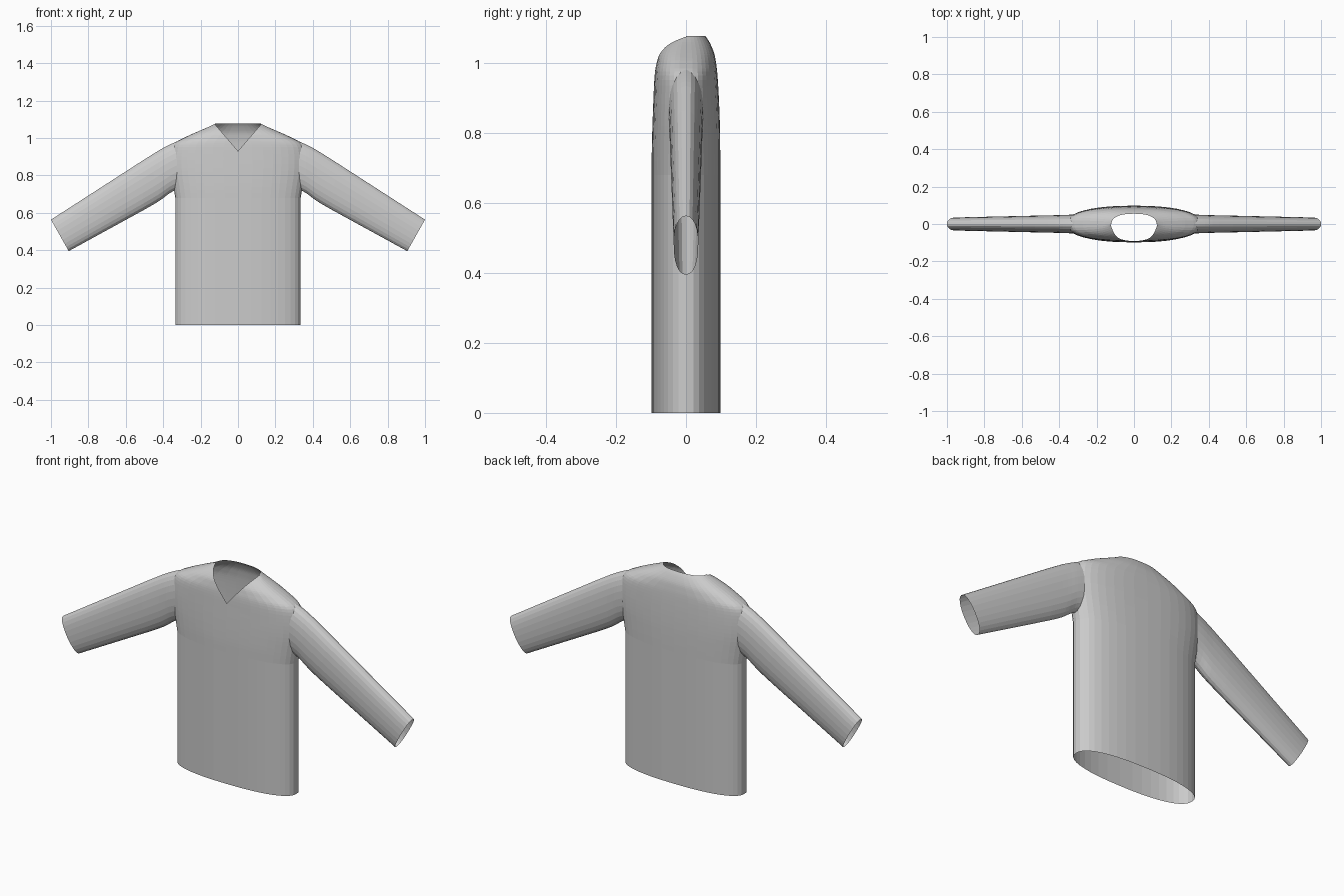
import bpy
import bmesh
import math
from mathutils import Vector

cube = bpy.data.objects.get("Cube")
if cube:
    bpy.data.objects.remove(cube)

cloth = bpy.data.materials.new("grey cloth")
cloth.use_nodes = True
GREY = (0.6, 0.6, 0.6, 1)
cloth.diffuse_color = GREY
cloth.node_tree.nodes["Principled BSDF"].inputs["Base Color"].default_value = GREY


def rounded(angle, power):
    """Point on a unit rounded oval."""
    c, s = math.cos(angle), math.sin(angle)
    e = 2 / power
    return math.copysign(abs(c) ** e, c), math.copysign(abs(s) ** e, s)


def smooth_rows(rows, steps):
    """Catmull-Rom interpolation between rows of measurements."""
    out = []
    for i in range(len(rows) - 1):
        quad = [rows[max(0, min(len(rows) - 1, i + k))] for k in (-1, 0, 1, 2)]
        for n in range(steps):
            t = n / steps
            out.append([0.5 * (2 * b + (c - a) * t + (2 * a - 5 * b + 4 * c - d) * t * t
                               + (3 * b - a - 3 * c + d) * t ** 3)
                        for a, b, c, d in zip(*quad)])
    return out + [list(rows[-1])]


def loft(bm, rings):
    """Skin a list of closed rings, leaving both ends open."""
    loops = [[bm.verts.new(p) for p in ring] for ring in rings]
    count = len(loops[0])
    for low, high in zip(loops, loops[1:]):
        for i in range(count):
            j = (i + 1) % count
            bm.faces.new((low[i], low[j], high[j], high[i]))


def finish(name, bm):
    mesh = bpy.data.meshes.new(name)
    bm.to_mesh(mesh)
    bm.free()
    mesh.materials.append(cloth)
    obj = bpy.data.objects.new(name, mesh)
    bpy.context.collection.objects.link(obj)
    return obj


# Torso: height, half width, front depth, back depth
torso_rows = [(0.68, 0.335, 0.098, 0.098), (0.74, 0.345, 0.098, 0.098),
              (0.82, 0.358, 0.096, 0.097), (0.9, 0.36, 0.093, 0.094),
              (0.965, 0.345, 0.09, 0.09), (1.0, 0.29, 0.085, 0.086),
              (1.03, 0.225, 0.076, 0.08), (1.06, 0.155, 0.05, 0.067),
              (1.078, 0.12, 0.004, 0.055)]
rows = [(0, 0.335, 0.098, 0.098)] + smooth_rows(torso_rows, 4)
SIDES = 40
rings = []
for z, width, front, back in rows:
    ring = []
    for i in range(SIDES):
        c, s = rounded(math.tau * i / SIDES, 2.4)
        ring.append((width * c, s * (back if s > 0 else front), z))
    rings.append(ring)
bm = bmesh.new()
loft(bm, rings)

# V neck: slice the front along both slanted edges, then drop the wedge
tip = Vector((0, -0.1, 0.93))
slants = [Vector((-0.145 * side, 0, 0.125)) for side in (1, -1)]
for normal in slants:
    faces = [f for f in bm.faces if f.calc_center_median().y < 0 and f.calc_center_median().z > 0.8]
    geom = set(faces)
    for f in faces:
        geom.update(f.edges)
        geom.update(f.verts)
    bmesh.ops.bisect_plane(bm, geom=list(geom), plane_co=tip, plane_no=normal, dist=0.00001)
wedge = []
for f in bm.faces:
    mid = f.calc_center_median()
    if mid.y < 0 and all((mid - tip).dot(n) > 0 for n in slants):
        wedge.append(f)
bmesh.ops.delete(bm, geom=wedge, context='FACES')
finish("shirt_body", bm)

# Sleeve: top x, top z, bottom x, bottom z, half depth
sleeve_rows = [(0.325, 0.982, 0.325, 0.725, 0.05), (0.365, 0.964, 0.365, 0.705, 0.049),
               (0.42, 0.935, 0.42, 0.664, 0.047), (0.53, 0.866, 0.5, 0.617, 0.045),
               (1.0, 0.563, 0.905, 0.395, 0.035)]
rings = []
for tx, tz, bx, bz, depth in smooth_rows(sleeve_rows[:4], 3) + [sleeve_rows[-1]]:
    top, bottom = Vector((tx, 0, tz)), Vector((bx, 0, bz))
    ring = []
    for i in range(24):
        c, s = rounded(math.tau * i / 24, 2.2)
        ring.append((top + bottom) / 2 + (top - bottom) / 2 * c + Vector((0, depth * s, 0)))
    rings.append(ring)
for side, name in ((1, "left_sleeve"), (-1, "right_sleeve")):
    bm = bmesh.new()
    loft(bm, [[(p.x * side, p.y, p.z) for p in ring] for ring in rings])
    if side > 0:
        bmesh.ops.reverse_faces(bm, faces=bm.faces[:])
    bm.normal_update()
    # Face the cloth outward
    probe = max(bm.faces, key=lambda f: f.calc_center_median().y)
    if probe.normal.y < 0:
        bmesh.ops.reverse_faces(bm, faces=bm.faces[:])
    finish(name, bm)
